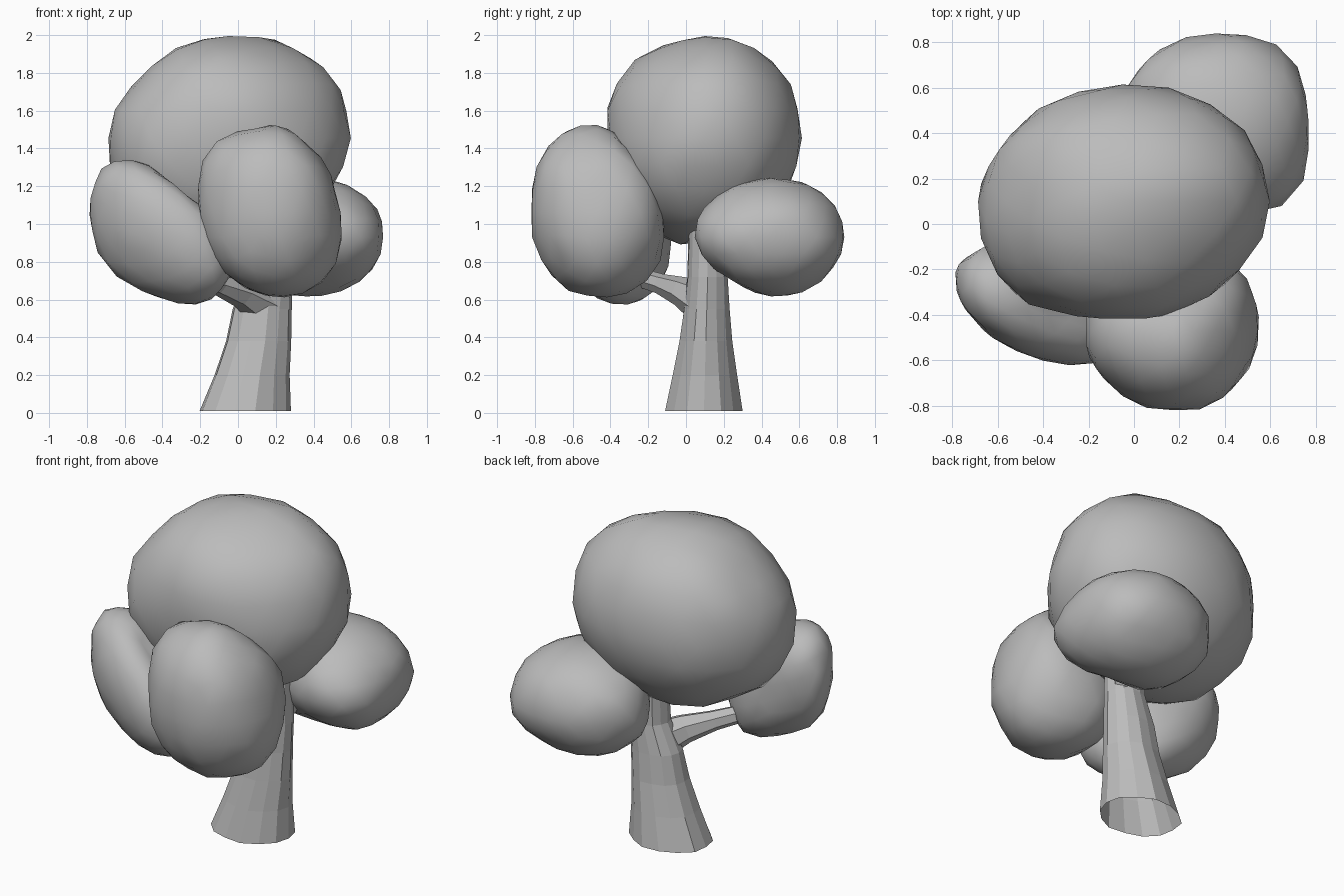
import bpy, bmesh, math
from mathutils import Vector, noise

cube = bpy.data.objects.get("Cube")
if cube:
    bpy.data.objects.remove(cube, do_unlink=True)

grey = bpy.data.materials.new("plain_grey")
grey.use_nodes = True
COLOUR = (0.5, 0.5, 0.5, 1)
grey.diffuse_color = COLOUR
grey.node_tree.nodes["Principled BSDF"].inputs["Base Color"].default_value = COLOUR
BOXINESS = 2.12


def finish(name, bm, smooth):
    bmesh.ops.recalc_face_normals(bm, faces=bm.faces)
    for face in bm.faces:
        face.smooth = smooth
    mesh = bpy.data.meshes.new(name)
    bm.to_mesh(mesh)
    bm.free()
    mesh.materials.append(grey)
    obj = bpy.data.objects.new(name, mesh)
    bpy.context.collection.objects.link(obj)
    return obj


def foliage(name, centre, radii, bumps, shear=(0, 0), seed=0):
    """Lumpy, slightly boxy ellipsoid; bumps are (direction, amount), shear moves y and z with x."""
    bm = bmesh.new()
    bmesh.ops.create_icosphere(bm, subdivisions=3, radius=1)
    for vert in bm.verts:
        d = vert.co.normalized()
        scale = sum(abs(c) ** BOXINESS for c in d) ** (-1 / BOXINESS)
        scale += 0.045 * noise.noise(d * 2.6 + Vector((seed, 0, 0)))
        for direction, amount in bumps:
            closeness = d.dot(Vector(direction).normalized()) - 1
            scale += amount * math.exp(closeness / 0.13)
        p = Vector([d[i] * radii[i] * scale for i in range(3)])
        p.y += shear[0] * p.x
        p.z += shear[1] * p.x
        vert.co = p + Vector(centre)
    return finish(name, bm, True)


def limb(name, stations, axis, sides, rough=0.0):
    """Loft faceted rings (x, y, z, radius_a, radius_b) square to the axis, open at the ends."""
    bm = bmesh.new()
    turn = Vector((0, 0, 1)).rotation_difference(Vector(axis))
    rings = []
    for x, y, z, ra, rb in stations:
        ring = []
        for i in range(sides):
            a = math.tau * i / sides
            k = 1 + rough * math.sin(i * 2.4 + z * 3)
            offset = turn @ Vector((ra * k * math.cos(a), rb * k * math.sin(a), 0))
            ring.append(bm.verts.new(Vector((x, y, z)) + offset))
        rings.append(ring)
    for low, high in zip(rings, rings[1:]):
        for i in range(sides):
            j = (i + 1) % sides
            bm.faces.new((low[i], low[j], high[j], high[i]))
    return finish(name, bm, False)


# Foliage clumps
foliage("crown_foliage", (-0.05, 0.1, 1.455), (0.63, 0.505, 0.54),
        [((1, 0, 1), 0.06), ((-1, 0, 1), -0.06), ((0, -1, 0.7), 0.08),
         ((-0.2, -0.4, -1), 0.07), ((0.6, 0.8, -0.6), -0.03),
         ((1, 1, 0), 0.05), ((-1, -1, -0.5), 0.1), ((-1, 1, 0), -0.03),
         ((1, -1, 1.6), -0.07), ((0, 1, 0.8), 0.03)], seed=1)
foliage("front_foliage", (0.17, -0.47, 1.06), (0.365, 0.35, 0.455),
        [((-1, 0, 0.7), 0.15), ((1, 0, 0.7), -0.06), ((1, 0, -0.8), 0.1),
         ((0, 1, 0.8), -0.17), ((0, 1, -0.9), 0.08), ((-0.5, 0, -1), -0.06),
         ((1, 1, 0), 0.12), ((0, -1, 0.8), 0.06), ((1, -1, 0), 0.03)], seed=5)
foliage("side_foliage", (-0.4, -0.35, 0.97), (0.37, 0.25, 0.335),
        [((0.4, 0, 1), -0.28), ((-0.7, 0, -1), 0.24), ((0.2, 1, -0.9), 0.22),
         ((-1, 0, -0.2), 0.03)], (-0.25, -0.44), seed=9)
foliage("rear_foliage", (0.36, 0.45, 0.93), (0.41, 0.38, 0.32),
        [((0, -1, -1), -0.14), ((0.7, -1, 0), 0.2), ((-1, -1, 0), -0.24),
         ((0.8, 1, 0), 0.08), ((-1, 0.5, 0), 0.04)], seed=13)

# Flared trunk, open underneath
limb("trunk", [(0.035, 0.095, 0.01, 0.245, 0.205), (0.07, 0.1, 0.2, 0.2, 0.17),
               (0.105, 0.105, 0.38, 0.172, 0.14), (0.125, 0.11, 0.55, 0.155, 0.122),
               (0.165, 0.115, 0.72, 0.12, 0.108), (0.17, 0.115, 1.02, 0.11, 0.1)],
     (0, 0, 1), 14, 0.03)

# Branches reaching into the clumps
limb("side_branch", [(0.13, 0.1, 0.58, 0.12, 0.12), (0.02, -0.02, 0.64, 0.085, 0.08),
                     (-0.1, -0.13, 0.68, 0.06, 0.055), (-0.24, -0.26, 0.72, 0.05, 0.05)],
     (-0.7, -0.75, 0.35), 7)
limb("rear_branch", [(0.17, 0.12, 0.74, 0.09, 0.09), (0.25, 0.22, 0.83, 0.055, 0.055),
                     (0.36, 0.36, 0.9, 0.045, 0.045)], (0.6, 0.7, 0.5), 7)
